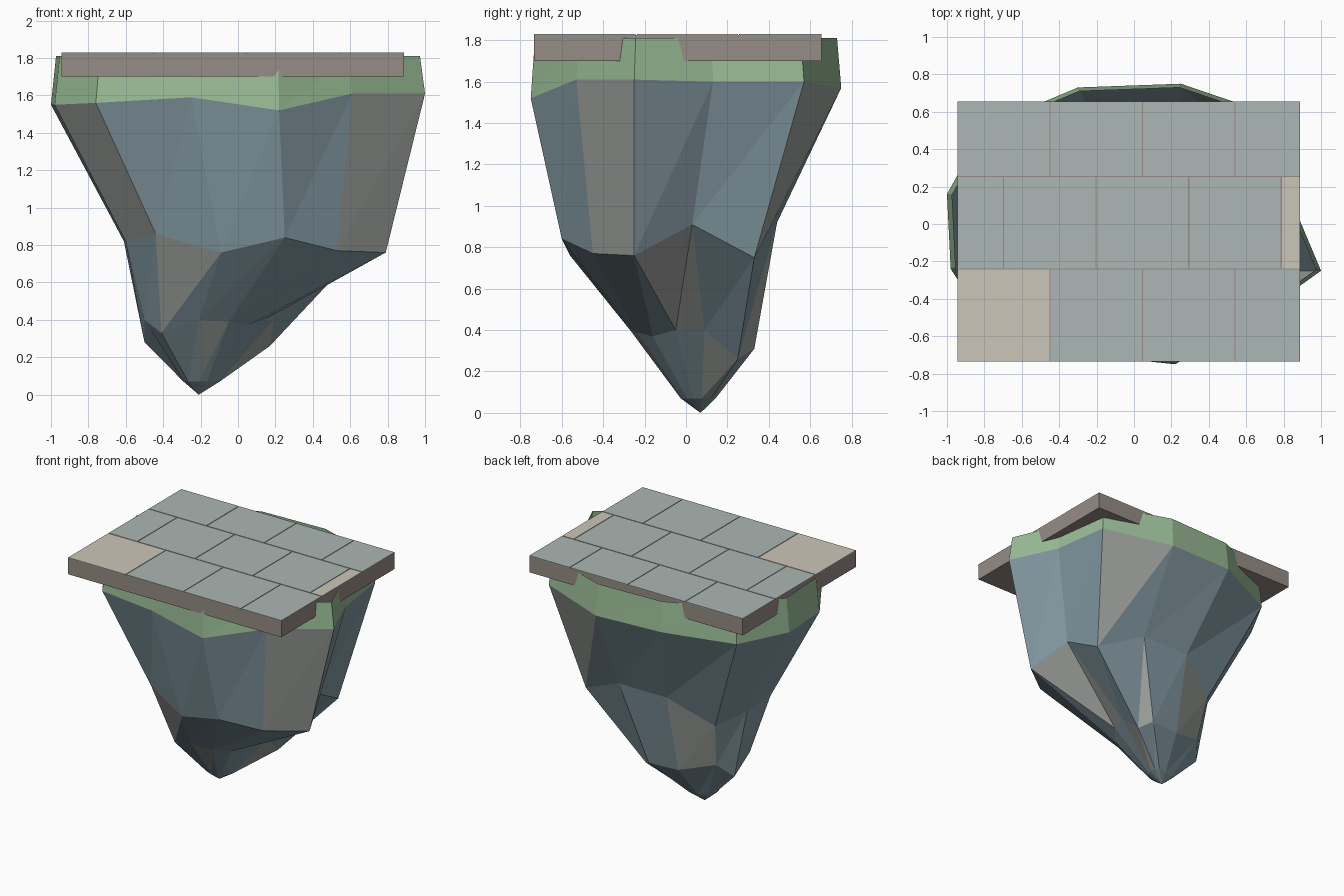
import bpy
import bmesh
from mathutils import Vector

default = bpy.data.objects.get("Cube")
if default:
    bpy.data.objects.remove(default, do_unlink=True)


def linear(c):
    c /= 255
    return c / 12.92 if c <= 0.04045 else ((c + 0.055) / 1.055) ** 2.4


def make_material(name, *rgb):
    colour = (*[linear(c) for c in rgb], 1)
    mat = bpy.data.materials.new(name)
    mat.use_nodes = True
    mat.diffuse_color = colour
    shader = mat.node_tree.nodes["Principled BSDF"]
    shader.inputs["Base Color"].default_value = colour
    shader.inputs["Roughness"].default_value = 0.9
    return mat


slate = make_material("slate_rock", 130, 152, 161)
warm = make_material("warm_grey_rock", 157, 161, 157)
grass = make_material("grass_green", 153, 188, 150)
mortar = make_material("mortar_brown", 150, 140, 133)
paving = make_material("paving_grey", 172, 183, 181)
cream = make_material("paving_cream", 204, 198, 184)


def finish(name, bm, *materials):
    mesh = bpy.data.meshes.new(name)
    bm.to_mesh(mesh)
    bm.free()
    for mat in materials:
        mesh.materials.append(mat)
    obj = bpy.data.objects.new(name, mesh)
    bpy.context.collection.objects.link(obj)
    return obj


def faceted_shell(name, rings, materials, warm_facets=()):
    """Join rings, listed top to bottom, with facets split along one diagonal."""
    bm = bmesh.new()
    loops = [[bm.verts.new(p) for p in ring] for ring in rings]
    for layer, (up, low) in enumerate(zip(loops, loops[1:])):
        count = len(up)
        for i in range(count):
            j = (i + 1) % count
            if len(low) == 1:
                facets = [("upper", (low[0], up[j], up[i]))]
            else:
                facets = [("upper", (low[i], up[j], up[i])),
                          ("lower", (low[i], low[j], up[j]))]
            for half, corners in facets:
                face = bm.faces.new(corners)
                face.material_index = int((layer, i, half) in warm_facets)
    return finish(name, bm, *materials)


def box(name, x0, x1, y0, y1, z0, z1, mat):
    bm = bmesh.new()
    bmesh.ops.create_cube(bm, size=1)
    for v in bm.verts:
        v.co = ((x0 + x1) / 2 + v.co.x * (x1 - x0),
                (y0 + y1) / 2 + v.co.y * (y1 - y0),
                (z0 + z1) / 2 + v.co.z * (z1 - z0))
    return finish(name, bm, mat)


# Rock cross-sections, counter-clockwise from the front
shoulder = [(.22, -.75, 1.52), (.61, -.53, 1.61), (1, -.25, 1.61),
            (.84, .13, 1.6), (.78, .57, 1.6), (.25, .75, 1.57),
            (-.3, .73, 1.58), (-.8, .52, 1.54), (-1, .16, 1.55),
            (-.98, -.24, 1.55), (-.76, -.58, 1.56), (-.25, -.7, 1.59)]
waist = [(.25, -.6, .84), (.53, -.45, .77), (.79, -.25, .76),
         (.67, .03, .91), (.63, .33, .75), (.27, .44, .92),
         (-.14, .44, .92), (-.46, .3, .73), (-.61, .12, .82),
         (-.6, -.18, .82), (-.44, -.44, .86), (-.09, -.56, .76)]
ankle = [(-.05, -.24, .39), (.05, -.16, .37), (.14, -.05, .4),
         (.19, .09, .4), (.17, .25, .26), (.09, .33, .31),
         (-.15, .31, .31), (-.42, .23, .39), (-.5, .12, .28),
         (-.5, -.07, .4), (-.41, -.19, .33), (-.21, -.27, .4)]
tip = Vector((-.21, .07, 0))
toe = []
for p in ankle:
    q = tip.lerp(Vector(p), .28)
    q.z = .07
    toe.append(q)

# Facets of the warmer stone: (layer, side, half)
warm_facets = {(0, 1, "upper"), (0, 1, "lower"), (0, 9, "upper"),
               (0, 9, "lower"), (0, 4, "upper"), (1, 10, "upper"),
               (1, 2, "upper"), (1, 2, "lower"), (1, 6, "upper"),
               (1, 6, "lower"), (1, 4, "lower"), (2, 3, "lower"),
               (2, 11, "upper"), (2, 3, "upper")}
faceted_shell("island_rock", [shoulder, waist, ankle, toe, [tip]],
              [slate, warm], warm_facets)

# Grass rim leaning slightly inward, open on top
rim = [(x * .973, y * .973, 1.81) for x, y, z in shoulder]
faceted_shell("grass_rim", [rim, shoulder], [grass])

# Slab under the paving
left, right, front, back, top = -.945, .887, -.735, .655, 1.83
box("paving_slab", left, right, front, back, 1.7, top - .004, mortar)

# Staggered paving tiles, cut off at the slab edges
step, gap = .495, .003
rows = [("front", front, -.24, 0), ("middle", -.24, .254, step / 2),
        ("back", .254, back, 0)]
for row, y0, y1, shift in rows:
    for n in range(5):
        x0 = max(left, left - shift + n * step)
        x1 = min(right, left - shift + (n + 1) * step)
        if x1 - x0 < .02:
            continue
        is_cream = (row == "front" and n == 0) or (row == "middle" and n == 4)
        box(f"{row}_tile_{n + 1}",
            x0 + gap * (x0 > left), x1 - gap * (x1 < right),
            y0 + gap * (y0 > front), y1 - gap * (y1 < back),
            top - .006, top, cream if is_cream else paving)
